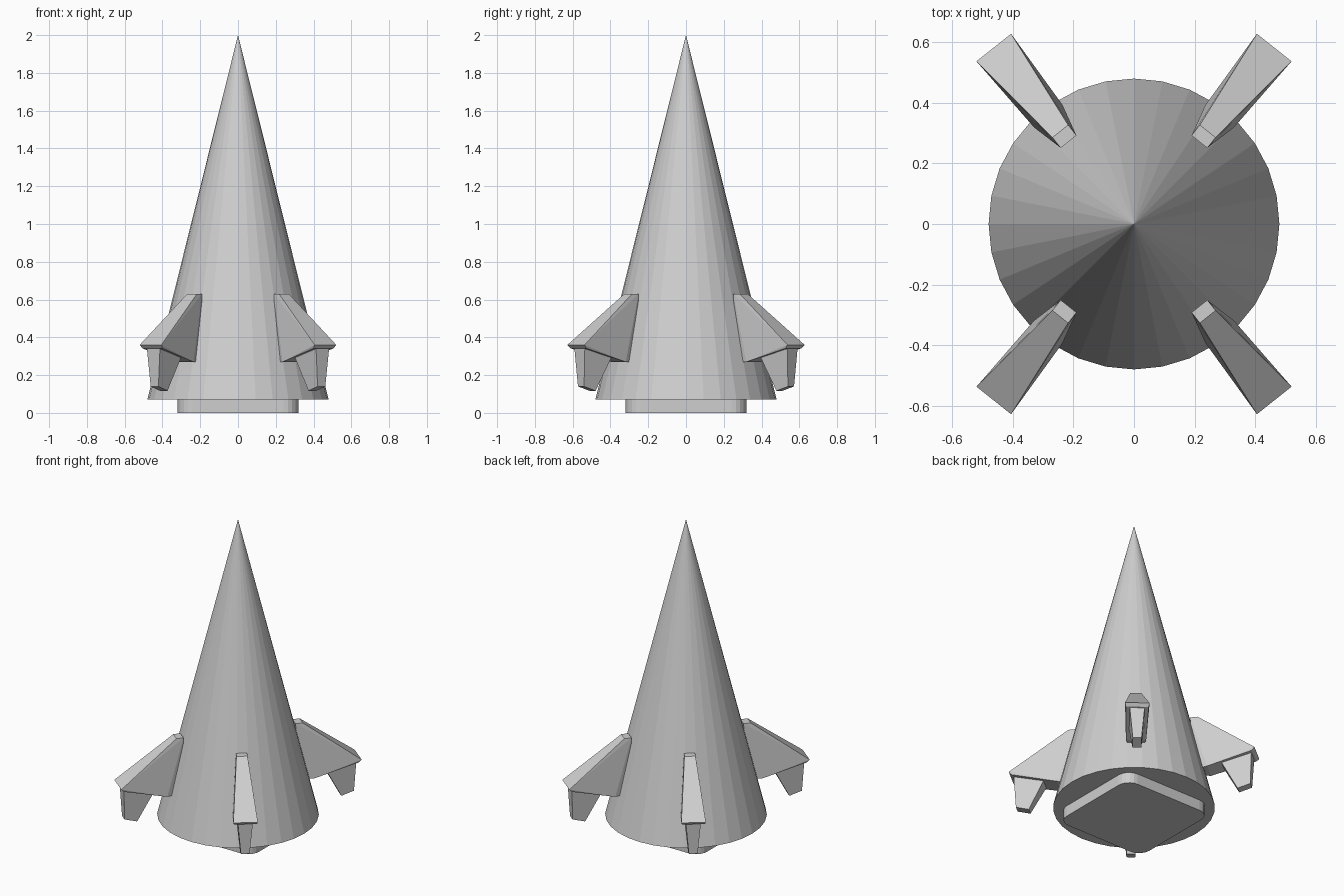
import bpy, bmesh
from mathutils import Vector

cube = bpy.data.objects.get("Cube")
if cube:
    bpy.data.objects.remove(cube, do_unlink=True)

grey = bpy.data.materials.new("light grey")
grey.use_nodes = True
colour = (0.62, 0.62, 0.62, 1)
grey.diffuse_color = colour
grey.node_tree.nodes["Principled BSDF"].inputs["Base Color"].default_value = colour


def make_object(name, bm):
    bmesh.ops.recalc_face_normals(bm, faces=bm.faces[:])
    mesh = bpy.data.meshes.new(name)
    bm.to_mesh(mesh)
    bm.free()
    mesh.materials.append(grey)
    obj = bpy.data.objects.new(name, mesh)
    bpy.context.collection.objects.link(obj)
    return obj


def hull(name, profile, out, side):
    """Symmetric convex solid from (reach, half width, height) points."""
    bm = bmesh.new()
    for reach, half, z in profile:
        for s in (-1, 1):
            bm.verts.new(out * reach + side * half * s + Vector((0, 0, z)))
    bmesh.ops.convex_hull(bm, input=bm.verts[:])
    bmesh.ops.dissolve_limit(bm, angle_limit=0.03, verts=bm.verts[:], edges=bm.edges[:])
    return make_object(name, bm)


# Faceted cone body
bm = bmesh.new()
bmesh.ops.create_cone(bm, cap_ends=True, segments=32, radius1=0.48, radius2=0, depth=1.93)
bmesh.ops.translate(bm, verts=bm.verts[:], vec=(0, 0, 0.07 + 1.93 / 2))
make_object("cone_body", bm)

# Rounded square plinth under the body
bm = bmesh.new()
bmesh.ops.create_cube(bm, size=1)
bmesh.ops.scale(bm, verts=bm.verts[:], vec=(0.64, 0.64, 0.08))
bmesh.ops.translate(bm, verts=bm.verts[:], vec=(0, 0, 0.04))
uprights = [e for e in bm.edges if abs(e.verts[0].co.z - e.verts[1].co.z) > 0.01]
bmesh.ops.bevel(bm, geom=uprights, offset=0.08, segments=5, profile=0.5, affect='EDGES')
make_object("base_plinth", bm)

# Four tapered fins, each with a foot hanging below
FIN = [(0.347, 0.033, 0.63), (0.391, 0.033, 0.63), (0.744, 0.073, 0.36),
       (0.728, 0.068, 0.342), (0.455, 0.06, 0.27), (0.36, 0.033, 0.27)]
FOOT = [(0.53, 0.045, 0.31), (0.72, 0.045, 0.35), (0.71, 0.026, 0.14), (0.632, 0.026, 0.117)]
for front, sy in (("front", -1), ("back", 1)):
    for hand, sx in (("left", 1), ("right", -1)):
        out = Vector((0.62 * sx, 0.78 * sy, 0)).normalized()
        side = Vector((-out.y, out.x, 0))
        hull(f"{front}_{hand}_fin", FIN, out, side)
        hull(f"{front}_{hand}_foot", FOOT, out, side)
